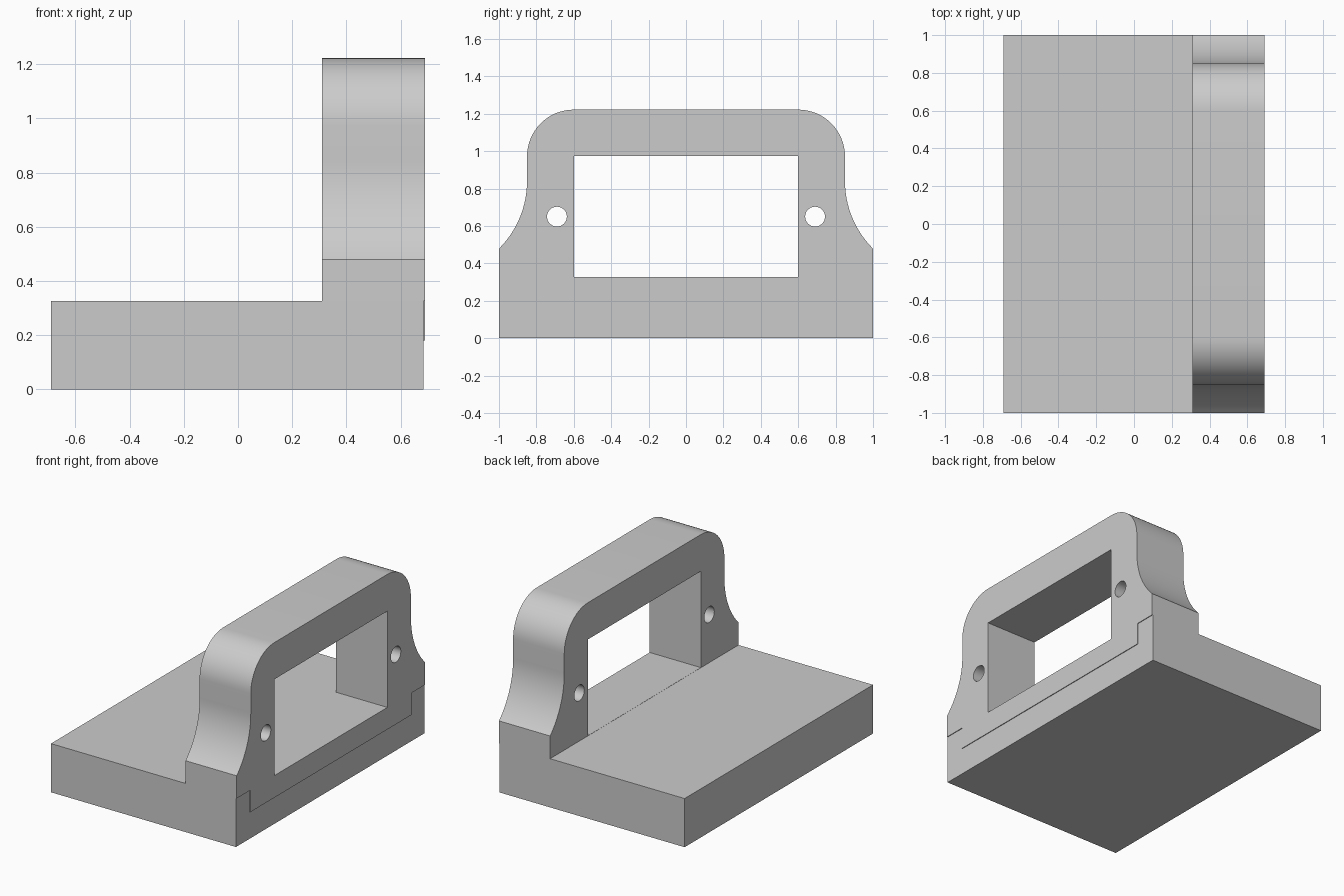
import bpy, bmesh
from math import sin, cos, pi

cube = bpy.data.objects.get("Cube")
if cube:
    bpy.data.objects.remove(cube, do_unlink=True)

grey = bpy.data.materials.new("plain grey")
grey.use_nodes = True
colour = (0.6, 0.6, 0.6, 1)
grey.diffuse_color = colour
grey.node_tree.nodes["Principled BSDF"].inputs["Base Color"].default_value = colour

BASE_TOP = 0.327


def arc(cy, cz, r, start, end, steps=16):
    angles = [start + (end - start) * i / steps for i in range(steps + 1)]
    return [(cy + r * cos(a), cz + r * sin(a)) for a in angles]


def plate(name, loops, x0, x1):
    """Extrude closed (y, z) loops along x; inner loops become holes."""
    curve = bpy.data.curves.new(name, "CURVE")
    curve.dimensions = "2D"
    curve.fill_mode = "BOTH"
    curve.extrude = (x1 - x0) / 2
    for loop in loops:
        spline = curve.splines.new("POLY")
        spline.points.add(len(loop) - 1)
        for point, (y, z) in zip(spline.points, loop):
            point.co = (y, z, 0, 1)
        spline.use_cyclic_u = True
    obj = bpy.data.objects.new(name, curve)
    bpy.context.collection.objects.link(obj)
    obj.location.x = (x0 + x1) / 2
    obj.rotation_euler = (pi / 2, 0, pi / 2)
    bpy.ops.object.select_all(action="DESELECT")
    obj.select_set(True)
    bpy.context.view_layer.objects.active = obj
    bpy.ops.object.convert(target="MESH")
    obj = bpy.context.object
    bpy.ops.object.transform_apply(location=True, rotation=True, scale=True)
    # Weld the caps to the sides
    bm = bmesh.new()
    bm.from_mesh(obj.data)
    bmesh.ops.remove_doubles(bm, verts=bm.verts, dist=0.0005)
    bmesh.ops.recalc_face_normals(bm, faces=bm.faces)
    bm.to_mesh(obj.data)
    bm.free()
    obj.data.materials.clear()
    obj.data.materials.append(grey)
    bpy.ops.object.shade_smooth_by_angle(angle=pi / 6)
    return obj


# Flat base slab
plate("base", [[(-1, 0), (1, 0), (1, BASE_TOP), (-1, BASE_TOP)]], -0.69, 0.685)

# Half outline of the handle: tongue, foot, flared side, rounded shoulder
half = [(0.855, 0.18), (0.855, BASE_TOP), (1, BASE_TOP)]
half += arc(1.36, 0.84, 0.51, 1.25 * pi, pi)
half += arc(0.6, 0.972, 0.25, 0, pi / 2)
outline = half + [(-y, z) for y, z in reversed(half)]

# Grip opening and the two bolt holes
floor = BASE_TOP + 0.001
window = [(-0.6, floor), (0.6, floor), (0.6, 0.975), (-0.6, 0.975)]
holes = [arc(side * 0.69, 0.65, 0.053, 0, 2 * pi, 32)[:-1] for side in (-1, 1)]
plate("handle", [outline, window] + holes, 0.31, 0.69)
